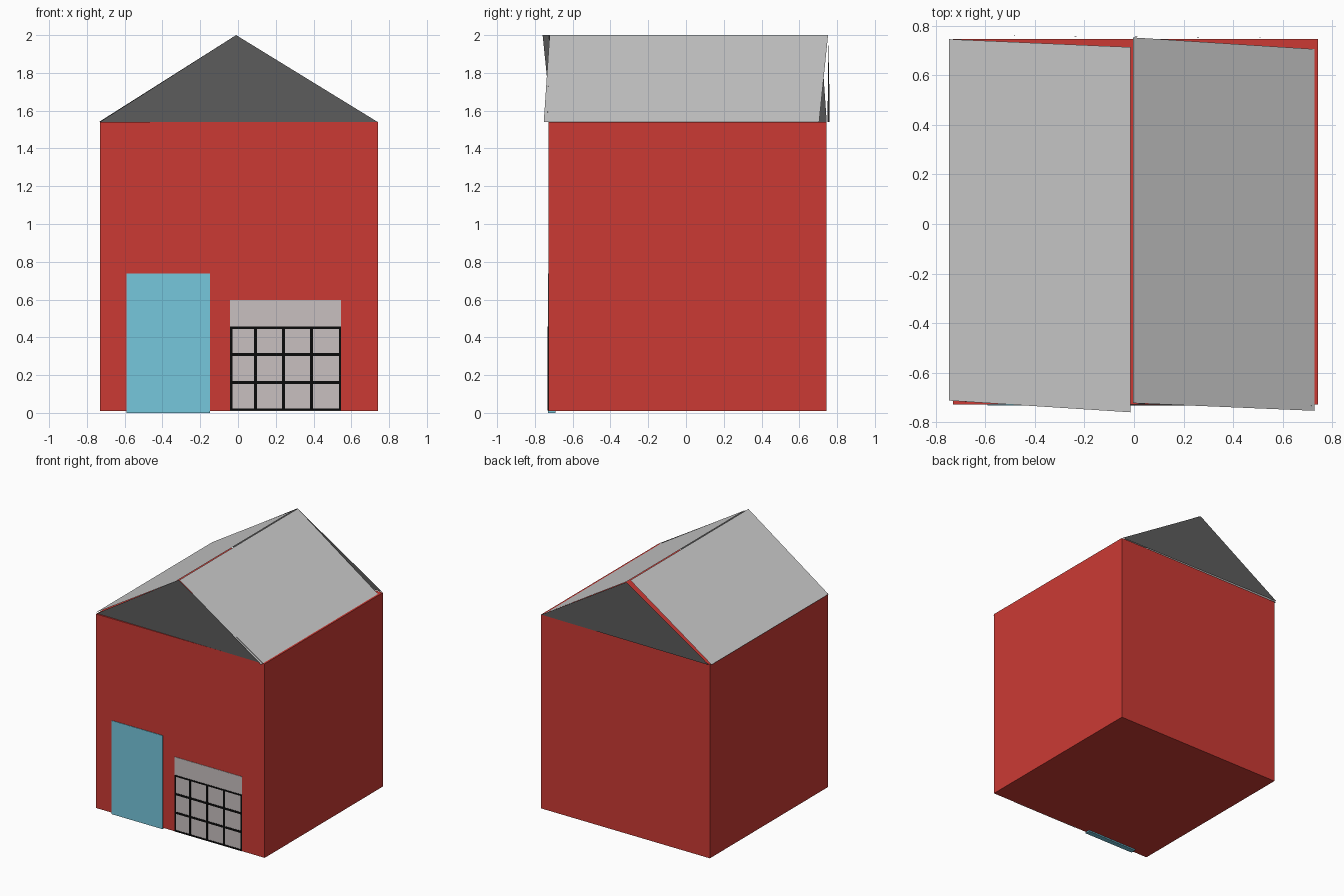
import bpy

if "Cube" in bpy.data.objects:
    bpy.data.objects.remove(bpy.data.objects["Cube"])


def material(name, rgb):
    m = bpy.data.materials.new(name)
    m.diffuse_color = (*rgb, 1)
    m.use_nodes = True
    m.node_tree.nodes["Principled BSDF"].inputs["Base Color"].default_value = m.diffuse_color
    return m


red = material("wall_red", (0.60, 0.042, 0.034))
blue = material("door_blue", (0.18, 0.57, 0.72))
pale = material("panel_pale", (0.58, 0.53, 0.53))
black = material("bar_black", (0.003, 0.003, 0.003))
dark = material("gable_dark", (0.107, 0.107, 0.107))


def box(name, x, y, z, mat):
    sizes = [b - a for a, b in (x, y, z)]
    bpy.ops.mesh.primitive_cube_add(size=1, location=[(a + b) / 2 for a, b in (x, y, z)])
    ob = bpy.context.object
    ob.name = name
    ob.scale = sizes
    ob.data.materials.append(mat)
    return ob


def sheet(name, points, mat=None):
    me = bpy.data.meshes.new(name)
    me.from_pydata(points, [], [range(len(points))])
    ob = bpy.data.objects.new(name, me)
    bpy.context.collection.objects.link(ob)
    if mat:
        me.materials.append(mat)
    return ob


# House body
box("walls", (-0.73, 0.742), (-0.727, 0.745), (0.01, 1.54), red)

# Front door, slightly lower than the walls
box("front_door", (-0.59, -0.147), (-0.731, -0.69), (0.0, 0.738), blue)

# Garage door panel with a grid of bars
x0, x1 = -0.043, 0.545
box("garage_panel", (x0, x1), (-0.730, -0.72), (0.01, 0.598), pale)
w = 0.008
for i, x in enumerate((-0.036, 0.092, 0.240, 0.389, 0.540)):
    h = w if 0 < i < 4 else 0.006
    box(f"garage_upright_{i}", (x - h, x + h), (-0.732, -0.725), (0.012, 0.457), black)
for i, z in enumerate((0.018, 0.161, 0.308, 0.451)):
    h = w if 0 < i < 3 else 0.006
    box(f"garage_rail_{i}", (x0, x1), (-0.7325, -0.725), (z - h, z + h), black)

# Gable ends, triangular sheets standing slightly askew
ridge, eave = 2.0, 1.541
sheet("front_gable", [(-0.73, -0.716, eave), (0.738, -0.733, eave), (-0.01, -0.724, ridge)], dark)
sheet("back_gable", [(0.738, 0.749, eave), (-0.735, 0.761, eave), (-0.01, 0.755, ridge)], dark)

# Roof slopes, loose skewed sheets with a small gap along the ridge
sheet("left_roof", [(-0.745, -0.712, eave), (-0.014, -0.759, ridge),
                    (-0.014, 0.713, ridge), (-0.745, 0.745, eave)])
sheet("right_roof", [(-0.005, -0.722, ridge), (0.728, -0.753, eave),
                     (0.728, 0.705, eave), (-0.005, 0.752, ridge)])
